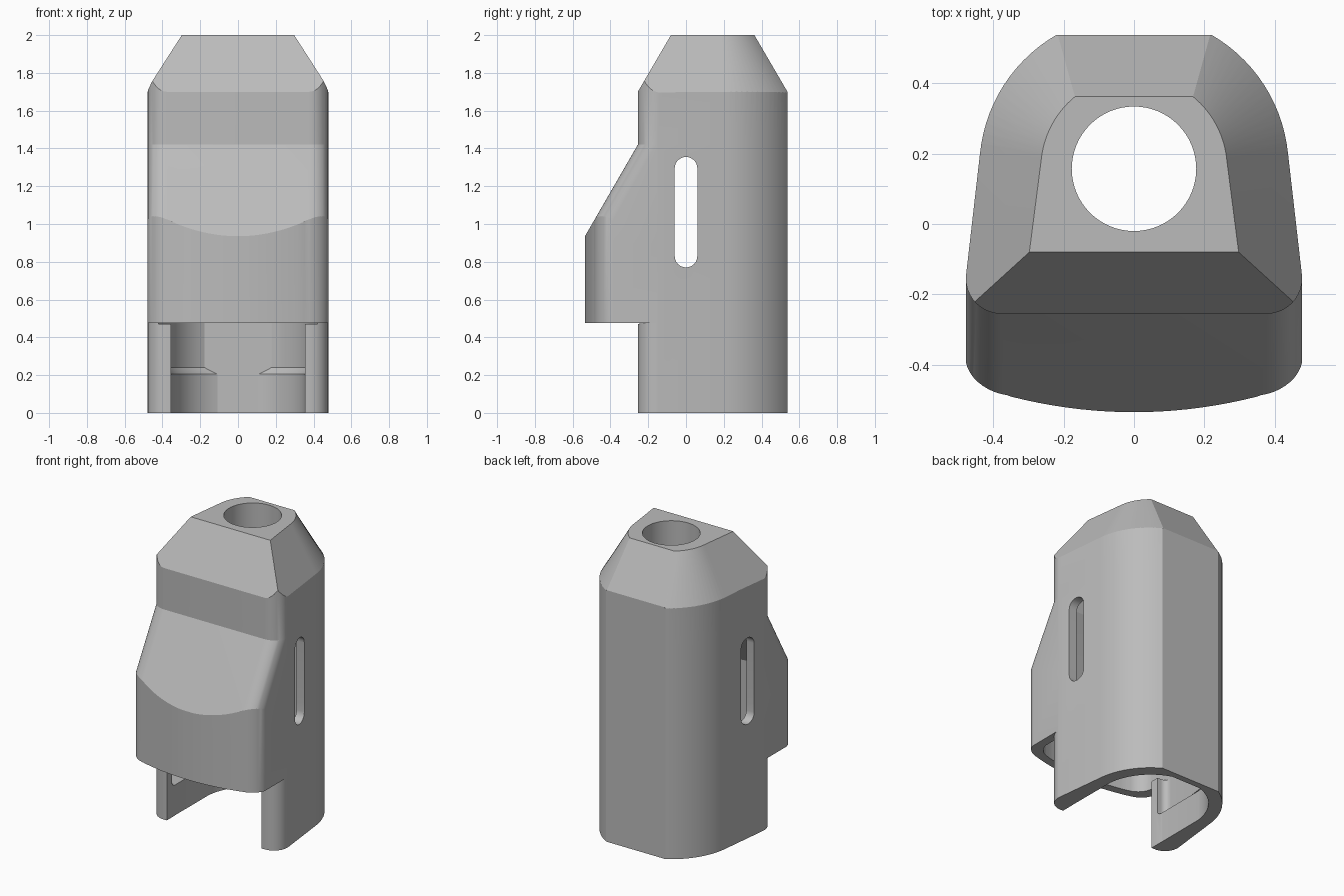
import bpy, bmesh, math

cube = bpy.data.objects.get("Cube")
if cube:
    bpy.data.objects.remove(cube, do_unlink=True)

CY = 0.157       # centre of the round back and of the top hole


def mirrored(half):
    """Close a right-hand half outline (front to back) with its mirror image."""
    return half + [(-x, y) for x, y in reversed(half)]


def bend(a, corner, b, n=10):
    """Points of a rounded corner from a to b."""
    pts = []
    for i in range(n + 1):
        t = i / n * math.pi / 2
        s, c = 1 - math.sin(t), 1 - math.cos(t)
        pts.append(tuple(k + (p - k) * s + (q - k) * c for p, k, q in zip(a, corner, b)))
    return pts


def round_back(radius, back, n=14):
    """Arc from the side wall to the flat back."""
    end = math.asin((back - CY) / radius)
    start = math.radians(5.6)
    angles = [start + (end - start) * i / n for i in range(n + 1)]
    return [(radius * math.cos(a), CY + radius * math.sin(a)) for a in angles]


def section(radius, back, side, front, fillet):
    corner = bend((side - fillet, front), (side, front), (side, front + fillet))
    return mirrored(corner + [(side, -0.15)] + round_back(radius, back))


def sharp_section(inset, front):
    """Section without rounded front corners, for the tapered top."""
    return mirrored([(0.49 - inset * 1.1, front)] + round_back(0.44 - inset, 0.537 - inset))


def bowed_plan(wall):
    """Plan with a gently bowed front, limiting the front bulge."""
    half = [(0.039 * i, -0.535 + wall + 0.055 * (i / 10) ** 2) for i in range(1, 10)]
    side = 0.479 - wall
    half = [p for p in half if p[0] < side - 0.09]
    x, y = half[-1]
    half += bend((x + 0.01, y + 0.004), (side, y + 0.02), (side, -0.38 + wall))
    return mirrored(half + [(0.7, -0.3), (0.7, 0.8)])


def loft(name, rings):
    """Solid skinned through closed rings of 3D points."""
    bm = bmesh.new()
    loops = [[bm.verts.new(p) for p in ring] for ring in rings]
    for a, b in zip(loops, loops[1:]):
        for i in range(len(a)):
            j = (i + 1) % len(a)
            bm.faces.new((a[i], a[j], b[j], b[i]))
    bm.faces.new(loops[0])
    bm.faces.new(loops[-1])
    bmesh.ops.recalc_face_normals(bm, faces=bm.faces)
    mesh = bpy.data.meshes.new(name)
    bm.to_mesh(mesh)
    bm.free()
    obj = bpy.data.objects.new(name, mesh)
    bpy.context.collection.objects.link(obj)
    return obj


def stack(name, *levels):
    """Solid through plan outlines given as (outline, z)."""
    return loft(name, [[(x, y, z) for x, y in plan] for plan, z in levels])


def combine(target, tool, operation):
    tool.hide_render = True
    mod = target.modifiers.new("cut", 'BOOLEAN')
    mod.operation, mod.solver, mod.object = operation, 'EXACT', tool
    bpy.context.view_layer.objects.active = target
    bpy.ops.object.modifier_apply(modifier=mod.name)
    bpy.data.objects.remove(tool, do_unlink=True)


# Outer shell with the sloping front bulge
def outer(front):
    return section(0.44, 0.537, 0.478, front, 0.1)


shell = stack("housing_shell", (outer(-0.56), 0), (outer(-0.56), 0.892),
              (outer(-0.255), 1.42), (outer(-0.255), 2))
combine(shell, stack("bulge_limit", (bowed_plan(0), -0.1), (bowed_plan(0), 2.1)), 'INTERSECT')

# Tapered top
taper = stack("taper_limit", (sharp_section(-0.175, -1), -0.1),
              (sharp_section(-0.175, -0.43), 1.4), (sharp_section(0.175, -0.08), 2))
combine(shell, taper, 'INTERSECT')

# Step below the bulge, leaving the rounded lower body
step = mirrored(bend((0.378, -0.255), (0.478, -0.255), (0.478, -0.155)) + [(1, -0.15), (1, -1)])
combine(shell, stack("step_cutter", (step, -0.1), (step, 0.475)), 'DIFFERENCE')


# Main cavity following the outer walls
def inner(front):
    return section(0.382, 0.495, 0.42, front, 0.04)


cavity = stack("cavity", (inner(-0.5), 0.47), (inner(-0.5), 0.88),
               (inner(-0.197), 1.404), (inner(-0.197), 1.7))
combine(cavity, stack("cavity_limit", (bowed_plan(0.058), 0.3), (bowed_plan(0.058), 1.9)), 'INTERSECT')
combine(shell, cavity, 'DIFFERENCE')

# Lower cavity with a chamfered ledge
low = section(0.355, 0.495, 0.355, -0.197, 0.04)
ledge = stack("ledge_cutter", (low, -0.1), (low, 0.205), (inner(-0.197), 0.24), (inner(-0.197), 0.6))
combine(shell, ledge, 'DIFFERENCE')

# Front opening between the flanges
door = mirrored([(0.354, -0.7), (0.354, -0.08)])
combine(shell, stack("opening_cutter", (door, -0.1), (door, 0.473)), 'DIFFERENCE')

# Round hole in the top
circle = [(0.177 * math.cos(math.tau * i / 64), CY + 0.177 * math.sin(math.tau * i / 64)) for i in range(64)]
combine(shell, stack("hole_cutter", (circle, 1.6), (circle, 2.1)), 'DIFFERENCE')

# Rounded slots through both sides
slot = []
for z, start in ((1.295, 0), (0.83, math.pi)):
    for i in range(13):
        a = start + math.pi * i / 12
        slot.append((0.06 * math.cos(a), z + 0.06 * math.sin(a)))
combine(shell, loft("slot_cutter", [[(x, y, z) for y, z in slot] for x in (-1, 1)]), 'DIFFERENCE')

# Plain grey plastic
grey = bpy.data.materials.new("grey_plastic")
grey.use_nodes = True
colour = (0.5, 0.5, 0.5, 1)
grey.diffuse_color = colour
grey.node_tree.nodes["Principled BSDF"].inputs["Base Color"].default_value = colour
shell.data.materials.clear()
shell.data.materials.append(grey)
for face in shell.data.polygons:
    face.material_index = 0

bpy.ops.object.select_all(action='DESELECT')
shell.select_set(True)
bpy.context.view_layer.objects.active = shell
bpy.ops.object.shade_smooth_by_angle(angle=math.radians(20))
